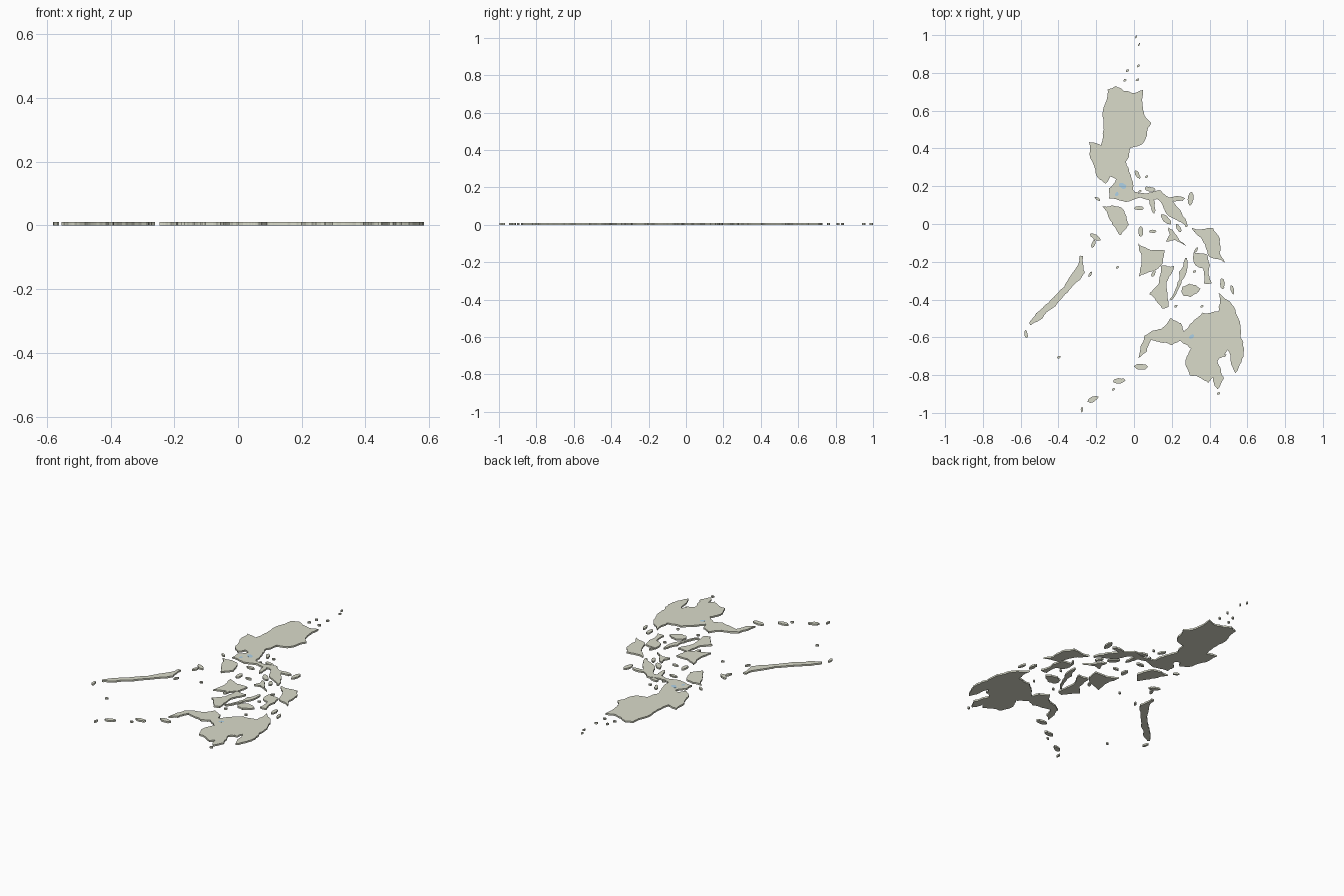
import bpy, bmesh, math, random

random.seed(4)
THICK = 0.01


def material(name, color):
    m = bpy.data.materials.new(name)
    m.diffuse_color = color
    return m


LAND = material("land", (0.70, 0.71, 0.59, 1))
WATER = material("water", (0.42, 0.64, 0.80, 1))


def roughen(pts, amount=0.1, levels=3):
    """Midpoint displacement turns a plain outline into a ragged coast."""
    for _ in range(levels):
        out = []
        for (ax, ay), (bx, by) in zip(pts, pts[1:] + pts[:1]):
            d = random.uniform(-amount, amount)
            out += [(ax, ay), ((ax + bx) / 2 - (by - ay) * d, (ay + by) / 2 + (bx - ax) * d)]
        pts = out
    return pts


def build(name, outlines, mat=LAND, z0=0.0, z1=THICK):
    """Fill each longitude/latitude outline and extrude it into a slab."""
    bm = bmesh.new()
    for o in outlines:
        pts = roughen([((a - 121.75) * 0.121, (b - 12.715) * 0.123) for a, b in o])
        low = bm.faces.new([bm.verts.new((x, y, z0)) for x, y in pts])
        new = bmesh.ops.extrude_face_region(bm, geom=[low], use_keep_orig=True)["geom"]
        for v in new:
            if isinstance(v, bmesh.types.BMVert):
                v.co.z = z1
    bmesh.ops.recalc_face_normals(bm, faces=bm.faces)
    me = bpy.data.meshes.new(name)
    bm.to_mesh(me)
    bm.free()
    me.materials.append(mat)
    bpy.context.collection.objects.link(bpy.data.objects.new(name, me))


def oval(lon, lat, length, angle=0, ratio=0.42, n=8):
    c, s = math.cos(math.radians(angle)), math.sin(math.radians(angle))
    pts = []
    for i in range(n):
        t, r = 2 * math.pi * i / n, random.uniform(0.9, 1.08)
        u, v = length / 2 * r * math.cos(t), ratio * length / 2 * r * math.sin(t)
        pts.append((lon + u * c - v * s, lat + u * s + v * c))
    return pts


def ribbon(spine):
    """Outline of a long island from (lon, lat, half width) stations."""
    left, right = [], []
    for i, (x, y, w) in enumerate(spine):
        a, b = spine[max(i - 1, 0)], spine[min(i + 1, len(spine) - 1)]
        dx, dy = b[0] - a[0], b[1] - a[1]
        k = w / math.hypot(dx, dy)
        left.append((x - dy * k, y + dx * k))
        right.append((x + dy * k, y - dx * k))
    return left + right[::-1]


# Large northern island
build("north_island", [[
    (120.6, 18.5), (120.95, 18.65), (121.7, 18.35), (122.15, 18.5), (122.15, 17.6),
    (122.5, 17.05), (122.15, 16.2), (121.6, 16.0), (121.4, 15.4), (121.7, 14.2),
    (122.0, 13.85), (121.4, 13.65), (120.65, 13.8), (120.65, 14.25), (120.97, 14.65),
    (120.7, 14.75), (120.5, 14.45), (120.08, 14.85), (119.78, 16.25), (120.3, 16.1), (120.38, 17.5)]])

# South-eastern peninsula, its side spur and hooks
build("southeast_peninsula", [
    ribbon([(121.7, 14.0, .12), (122.25, 13.9, .12), (122.85, 13.97, .2), (123.3, 13.45, .27),
            (123.75, 12.98, .16), (124.07, 12.6, .05)]),
    oval(122.55, 13.6, 0.9, 100, 0.25), oval(123.6, 13.8, 0.75, 0, 0.3),
    oval(122.45, 14.22, 0.5, -10)])

# Large southern island and its western peninsula
build("south_island", [[
    (125.45, 9.75), (126.0, 9.3), (126.3, 8.7), (126.4, 7.9), (126.57, 7.3), (126.18, 6.3),
    (125.85, 7.3), (125.4, 6.8), (125.68, 6.05), (125.4, 5.6), (125.2, 6.1), (125.0, 5.88),
    (124.2, 6.2), (124.0, 6.85), (124.25, 7.35), (123.72, 7.75), (124.4, 8.6),
    (124.75, 8.9), (125.45, 8.95)]])
build("west_peninsula", [[
    (123.9, 7.75), (123.4, 7.5), (122.8, 7.65), (122.5, 7.75), (122.3, 7.2), (121.95, 6.95),
    (122.2, 7.9), (122.95, 8.2), (123.35, 8.68), (123.8, 8.45)]])

# Middle-sized islands
MIDDLE = {
    "west_island": [(120.35, 13.47), (121.2, 13.42), (121.53, 12.7), (121.15, 12.23), (120.78, 12.8)],
    "long_west_island": ribbon([(119.45, 11.35, .07), (119.4, 10.7, .22), (118.8, 9.93, .13),
                                (118.2, 9.3, .17), (117.65, 8.8, .17), (117.2, 8.4, .05)]),
    "central_west_island": [(121.93, 11.88), (122.5, 11.58), (123.1, 11.57), (122.95, 10.95),
                            (122.5, 10.67), (121.97, 10.45), (122.07, 11.3)],
    "boot_island": [(122.95, 10.93), (123.5, 10.9), (123.18, 9.95), (123.25, 9.15),
                    (122.98, 9.07), (122.42, 9.7), (122.85, 10.2)],
    "slender_island": ribbon([(124.03, 11.25, .04), (123.87, 10.6, .16), (123.35, 9.45, .05)]),
    "round_island": oval(124.2, 9.87, 0.85, 8, 0.65),
    "inner_east_island": [(124.35, 11.5), (124.95, 11.4), (125.05, 10.45), (125.15, 10.15),
                          (124.8, 10.15), (124.77, 10.8), (124.42, 10.95)],
    "outer_east_island": [(124.28, 12.55), (125.2, 12.55), (125.5, 12.1), (125.5, 11.5),
                          (125.75, 11.05), (125.05, 11.3), (124.75, 12.0)],
    "central_island": [(123.25, 12.58), (123.6, 12.25), (124.05, 11.78), (123.5, 12.03),
                       (123.18, 11.95), (123.32, 12.25)],
}
for part, outline in MIDDLE.items():
    build(part, [outline])

# Smaller islands: longitude, latitude, length, angle
MINOR = [(121.9, 14.85, .42, -60), (124.23, 13.8, .6, 80), (123.15, 12.92, .6, -45), (123.7, 12.53, .42, -60),
         (121.97, 13.4, .42, 0), (120.15, 13.8, .3, -35), (122.05, 12.4, .5, 90), (122.57, 12.4, .34, 0),
         (120.05, 12.15, .55, -30), (119.97, 11.85, .36, 70), (119.83, 10.55, .28, 60), (117.03, 7.98, .34, 100),
         (124.47, 11.6, .28, 60), (126.05, 9.88, .4, 105), (125.62, 10.15, .5, 95), (122.6, 10.57, .32, 60),
         (122.05, 6.57, .6, 0), (121.1, 5.97, .55, 5), (119.95, 5.17, .55, 25), (119.47, 4.72, .25, 85),
         (121.84, 20.77, .16, 70), (121.97, 20.44, .16, 60)]
build("minor_islands", [oval(*m) for m in MINOR])

# Tiny islets, all nearly round
TINY = [(121.94, 19.52), (121.46, 19.32), (121.35, 18.9), (121.9, 18.92), (122.3, 14.75), (122.0, 14.12),
        (121.02, 10.85), (118.46, 6.98), (124.4, 10.67), (124.72, 9.17), (123.58, 9.18), (120.85, 5.6),
        (125.72, 7.05), (125.45, 5.42)]
build("tiny_islets", [oval(x, y, 0.16, 30, 0.65) for x, y in TINY])

# Lakes lie flush with the land tops
build("lakes", [oval(121.25, 14.36, .36, -30, .7), oval(121.0, 14.0, .2, 70, .7), oval(124.27, 7.87, .25, 30, .7)],
      WATER, THICK * 0.5, THICK + 0.0003)
